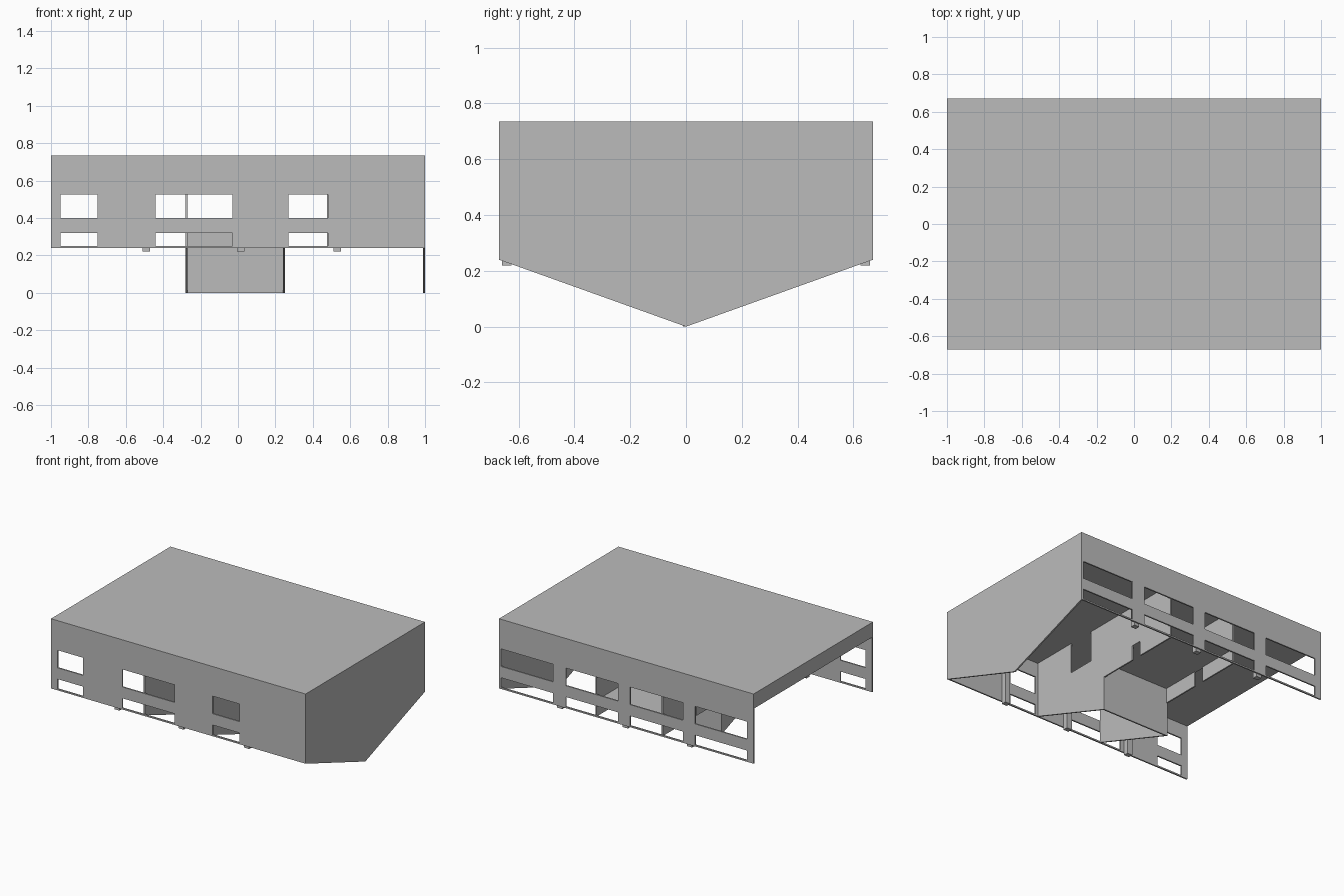
import bpy, bmesh
from mathutils import Vector

cube = bpy.data.objects.get("Cube")
if cube:
    bpy.data.objects.remove(cube, do_unlink=True)

grey = bpy.data.materials.new("plain grey")
grey.use_nodes = True
COLOUR = (0.5, 0.5, 0.5, 1)
grey.diffuse_color = COLOUR
grey.node_tree.nodes["Principled BSDF"].inputs["Base Color"].default_value = COLOUR

HALF_X, HALF_Y = 1.0, 0.67
EAVE, CEILING, TOP = 0.24, 0.63, 0.735
T = 0.01  # panel thickness


def finish(name, bm):
    bmesh.ops.recalc_face_normals(bm, faces=bm.faces)
    mesh = bpy.data.meshes.new(name)
    bm.to_mesh(mesh)
    bm.free()
    mesh.materials.append(grey)
    obj = bpy.data.objects.new(name, mesh)
    bpy.context.collection.objects.link(obj)
    return obj


def extrude(bm, faces, offset):
    """Thicken flat faces into a closed panel."""
    result = bmesh.ops.extrude_face_region(bm, geom=faces, use_keep_orig=True)
    moved = [v for v in result["geom"] if isinstance(v, bmesh.types.BMVert)]
    bmesh.ops.translate(bm, verts=moved, vec=offset)


def box(name, x, y, z):
    bm = bmesh.new()
    corners = [Vector((a, b, z[0])) for a, b in
               ((x[0], y[0]), (x[1], y[0]), (x[1], y[1]), (x[0], y[1]))]
    face = bm.faces.new([bm.verts.new(c) for c in corners])
    extrude(bm, [face], (0, 0, z[1] - z[0]))
    return finish(name, bm)


def cross_wall(name, outline, x):
    """Panel with a y-z outline, standing across the building."""
    bm = bmesh.new()
    face = bm.faces.new([bm.verts.new((x, y, z)) for y, z in outline])
    extrude(bm, [face], (T, 0, 0))
    return finish(name, bm)


def window_wall(name, y, spans):
    """Long wall with an upper and a lower row of openings."""
    rows = [(0.25, 0.32), (0.40, 0.525)]
    xs = sorted({-HALF_X, HALF_X, *(v for s in spans for v in s)})
    zs = sorted({EAVE, CEILING, *(v for r in rows for v in r)})
    bm = bmesh.new()
    verts = {(a, b): bm.verts.new((a, y, b)) for a in xs for b in zs}
    faces = []
    for a, b in zip(xs, xs[1:]):
        for c, d in zip(zs, zs[1:]):
            if (a, b) in spans and (c, d) in rows:
                continue
            faces.append(bm.faces.new([verts[k] for k in ((a, c), (b, c), (b, d), (a, d))]))
    extrude(bm, faces, (0, T, 0))
    return finish(name, bm)


# Roof slab and long walls
box("roof", (-HALF_X, HALF_X), (-HALF_Y, HALF_Y), (CEILING, TOP))
window_wall("front_wall", -HALF_Y, [(-0.95, -0.75), (-0.44, -0.03), (0.27, 0.48)])
window_wall("back_wall", HALF_Y - T,
            [(-0.95, -0.54), (-0.445, -0.03), (0.065, 0.475), (0.575, 0.985)])

# Solid end wall with a pointed lower edge
cross_wall("end_wall", [(-HALF_Y, EAVE), (0, 0), (HALF_Y, EAVE),
                        (HALF_Y, CEILING), (-HALF_Y, CEILING)], HALF_X - T)

# Inner cross walls with a high opening and a low notch
inner = HALF_Y - T
partition = [(-inner, EAVE), (0, 0), (0, EAVE), (0.28, EAVE), (0.28, 0.345),
             (0.36, 0.345), (0.36, EAVE), (inner, EAVE), (inner, CEILING),
             (-0.13, CEILING), (-0.13, 0.415), (-0.33, 0.415),
             (-0.33, CEILING), (-inner, CEILING)]
for side, x in (("right", -0.28), ("left", 0.24)):
    cross_wall(side + "_partition", partition, x)

# Raised floor and the riser below its edge
box("raised_floor", (-0.27, 0.24), (0, inner), (0.345, 0.355))
box("riser", (-0.27, 0.24), (-T, 0), (0, 0.355))

# Columns inside both long walls
for i, x in enumerate((-0.49, 0.015, 0.53)):
    for side, sign in (("front", -1), ("back", 1)):
        ys = sorted((sign * (inner - 0.035), sign * inner))
        box(f"{side}_column_{i + 1}", (x - 0.02, x + 0.02), ys, (0.22, CEILING))
